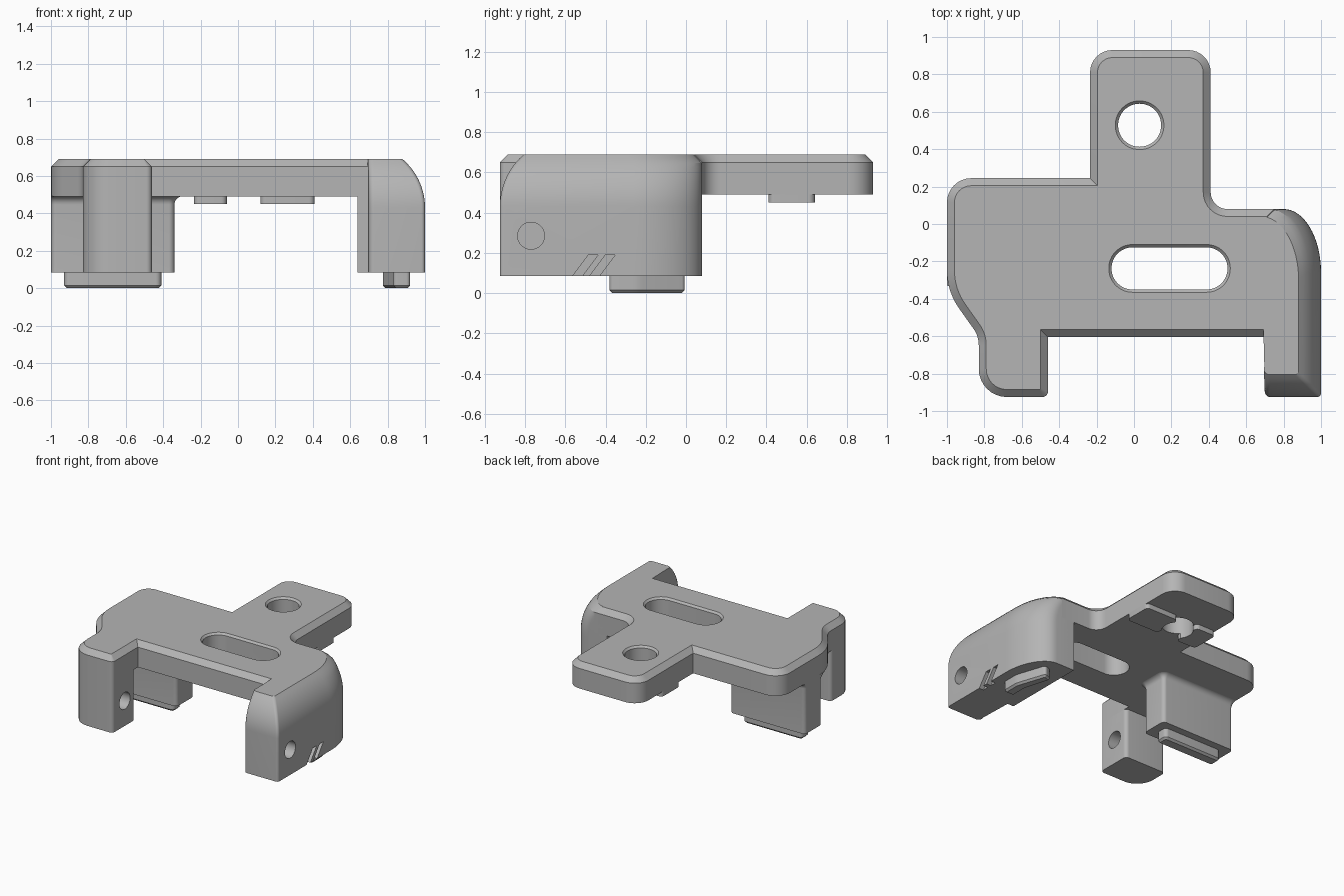
import bpy
import bmesh
import math
from mathutils import Vector

if "Cube" in bpy.data.objects:
    bpy.data.objects.remove(bpy.data.objects["Cube"], do_unlink=True)

grey = bpy.data.materials.new("machined grey")
grey.use_nodes = True
colour = (0.46, 0.46, 0.46, 1)
grey.diffuse_color = colour
grey.node_tree.nodes["Principled BSDF"].inputs["Base Color"].default_value = colour


def outline(corners, inset=0.0, steps=8):
    """Counter-clockwise (x, y, radius) corners, inset and then rounded."""
    pts = [Vector(c[:2]) for c in corners]
    result = []
    for i, p in enumerate(pts):
        r = corners[i][2]
        a = (p - pts[i - 1]).normalized()
        b = (pts[(i + 1) % len(pts)] - p).normalized()
        turn = math.atan2(a.x * b.y - a.y * b.x, a.dot(b))
        na, nb = Vector((-a.y, a.x)), Vector((-b.y, b.x))
        p = p + (na + nb) * inset / (1 + na.dot(nb))
        if r == 0:
            result.append(p)
            continue
        side = 1 if turn > 0 else -1
        r = max(r - side * inset, 0.006)
        start = p - a * r * math.tan(abs(turn) / 2)
        centre = start + na * side * r
        for k in range(steps + 1):
            t = turn * k / steps
            c, s = math.cos(t), math.sin(t)
            d = start - centre
            result.append(centre + Vector((d.x * c - d.y * s, d.x * s + d.y * c)))
    return result


def box_corners(x0, x1, y0, y1, r):
    return [(x0, y0, r), (x1, y0, r), (x1, y1, r), (x0, y1, r)]


def loft(name, rings):
    """Closed solid through (z, outline) rings with equal point counts."""
    bm = bmesh.new()
    loops = [[bm.verts.new((p[0], p[1], z)) for p in ring] for z, ring in rings]
    for low, high in zip(loops, loops[1:]):
        for i in range(len(low)):
            j = (i + 1) % len(low)
            bm.faces.new((low[i], low[j], high[j], high[i]))
    bm.faces.new(loops[0][::-1])
    bm.faces.new(loops[-1])
    bmesh.ops.recalc_face_normals(bm, faces=bm.faces)
    mesh = bpy.data.meshes.new(name)
    bm.to_mesh(mesh)
    bm.free()
    mesh.materials.append(grey)
    obj = bpy.data.objects.new(name, mesh)
    bpy.context.collection.objects.link(obj)
    return obj


def prism(name, corners, z0, z1):
    ring = outline(corners)
    return loft(name, [(z0, ring), (z1, ring)])


def foot(name, corners):
    """Foot pad with a chamfered underside."""
    ring = outline(corners)
    return loft(name, [(0, outline(corners, 0.015)), (0.015, ring), (0.09, ring)])


def cut(target, cutter):
    mod = target.modifiers.new("cut", "BOOLEAN")
    mod.operation = "DIFFERENCE"
    mod.solver = "EXACT"
    mod.object = cutter
    bpy.context.view_layer.objects.active = target
    bpy.ops.object.modifier_apply(modifier=mod.name)
    bpy.data.objects.remove(cutter, do_unlink=True)


def side_hole(x0, x1):
    """Round cutter along x for the holes in the front legs."""
    obj = loft("hole_cutter", [(z, [(0.067 * math.cos(k * math.tau / 32),
                                     0.067 * math.sin(k * math.tau / 32))
                                    for k in range(32)]) for z in (x0, x1)])
    for v in obj.data.vertices:
        x, y, z = v.co
        v.co = (z, x - 0.77, y + 0.285)
    return obj


def opening(x0, x1, y0, y1):
    """Round-ended cutter, flared at the top surface."""
    r = (y1 - y0) / 2 - 0.001
    c = box_corners(x0, x1, y0, y1, r)
    ring = outline(c, 0, 12)
    wide = outline(c, -0.03, 12)
    return loft("opening_cutter", [(0.3, ring), (0.675, ring), (0.705, wide)])


parts = []

# Main plate with chamfered top edge
plate_shape = [(-0.83, -0.925, 0.15), (-0.46, -0.925, 0.03), (-0.46, -0.605, 0),
               (0.75, -0.605, 0), (0.75, 0.08, 0), (0.41, 0.08, 0.09),
               (0.41, 0.93, 0.12), (-0.235, 0.93, 0.12), (-0.235, 0.245, 0),
               (-1, 0.245, 0.13), (-1, -0.36, 0.35), (-0.83, -0.6, 0.15)]
edge = outline(plate_shape)
plate = loft("plate", [(0.49, edge), (0.65, edge), (0.69, outline(plate_shape, 0.04))])
cut(plate, opening(-0.12, 0.5, -0.35, -0.125))
cut(plate, opening(-0.085, 0.145, 0.413, 0.643))
parts.append(plate)

# Domed side leg: sides lean in toward the top, big curve at the rear corner
def side_ring(z):
    h = max(0, z - 0.43)
    d = 0.342 - math.sqrt(0.342 ** 2 - h * h)
    x1, y0, y1 = 1 - d, -0.925 + d, 0.08 - max(0, z - 0.65)
    ring = outline([(0.675, y0, 0.03), (x1, y0, 0.02), (x1, -0.4, 0)])[:-1]
    ring = [p for p in ring if p.y < -0.6]
    for k in range(17):
        t = math.pi / 2 * k / 16
        ring.append(Vector((x1 - 0.2 + 0.2 * math.cos(t),
                            y1 - 0.34 + 0.34 * math.sin(t))))
    return ring + [Vector((0.675, y1))]


levels = [0.085] + [0.43 + 0.26 * k / 12 for k in range(13)]
side_leg = loft("side_leg", [(z, side_ring(z)) for z in levels])
cut(side_leg, side_hole(0.75, 1.1))
for y in (-0.575, -0.49):
    slash = loft("slash_cutter", [(z, [(0.96, a), (1.1, a), (1.1, a + 0.048), (0.96, a + 0.048)])
                                  for z, a in ((0.07, y), (0.19, y + 0.09))])
    cut(side_leg, slash)
parts.append(side_leg)
parts.append(prism("side_leg_inner", box_corners(0.64, 0.7, -0.605, 0.08, 0), 0.085, 0.5))

# Front leg below the plate lobe
front_leg = prism("front_leg", [(-0.83, -0.925, 0.15), (-0.46, -0.925, 0.03),
                                (-0.46, -0.64, 0.03), (-0.83, -0.64, 0.03)], 0.085, 0.5)
cut(front_leg, side_hole(-0.6, -0.3))
parts.append(front_leg)

# Rear leg with a fillet where it meets the plate
rear_shape = box_corners(-1, -0.34, -0.29, -0.07, 0.03)
rear_rings = [(0.085, outline(rear_shape))]
for k in range(7):
    t = math.pi / 2 * k / 6
    flare = outline(rear_shape, -0.045 * (1 - math.cos(t)))
    rear_rings.append((0.447 + 0.045 * math.sin(t),
                       [Vector((max(p.x, -1), p.y)) for p in flare]))
parts.append(loft("rear_leg", rear_rings))

# Foot pads
parts.append(foot("rear_foot", box_corners(-0.93, -0.41, -0.23, -0.13, 0.03)))
parts.append(foot("side_foot", [(0.83, -0.38, 0.02), (0.92, -0.38, 0.02), (0.92, -0.24, 0.15),
                                (0.84, 0, 0.02), (0.77, -0.03, 0.02), (0.83, -0.24, 0.1)]))

# Pads under the tongue, either side of the round hole
for name, x0, x1 in (("tongue_pad_right", -0.235, -0.06), ("tongue_pad_left", 0.12, 0.41)):
    pad = prism(name, box_corners(x0, x1, 0.41, 0.64, 0.03), 0.45, 0.495)
    cut(pad, opening(-0.085, 0.145, 0.413, 0.643))
    parts.append(pad)

# Smooth the curved walls, keep the edges crisp
bpy.ops.object.select_all(action="DESELECT")
for obj in parts:
    obj.select_set(True)
bpy.context.view_layer.objects.active = plate
bpy.ops.object.shade_smooth_by_angle(angle=math.radians(25))
